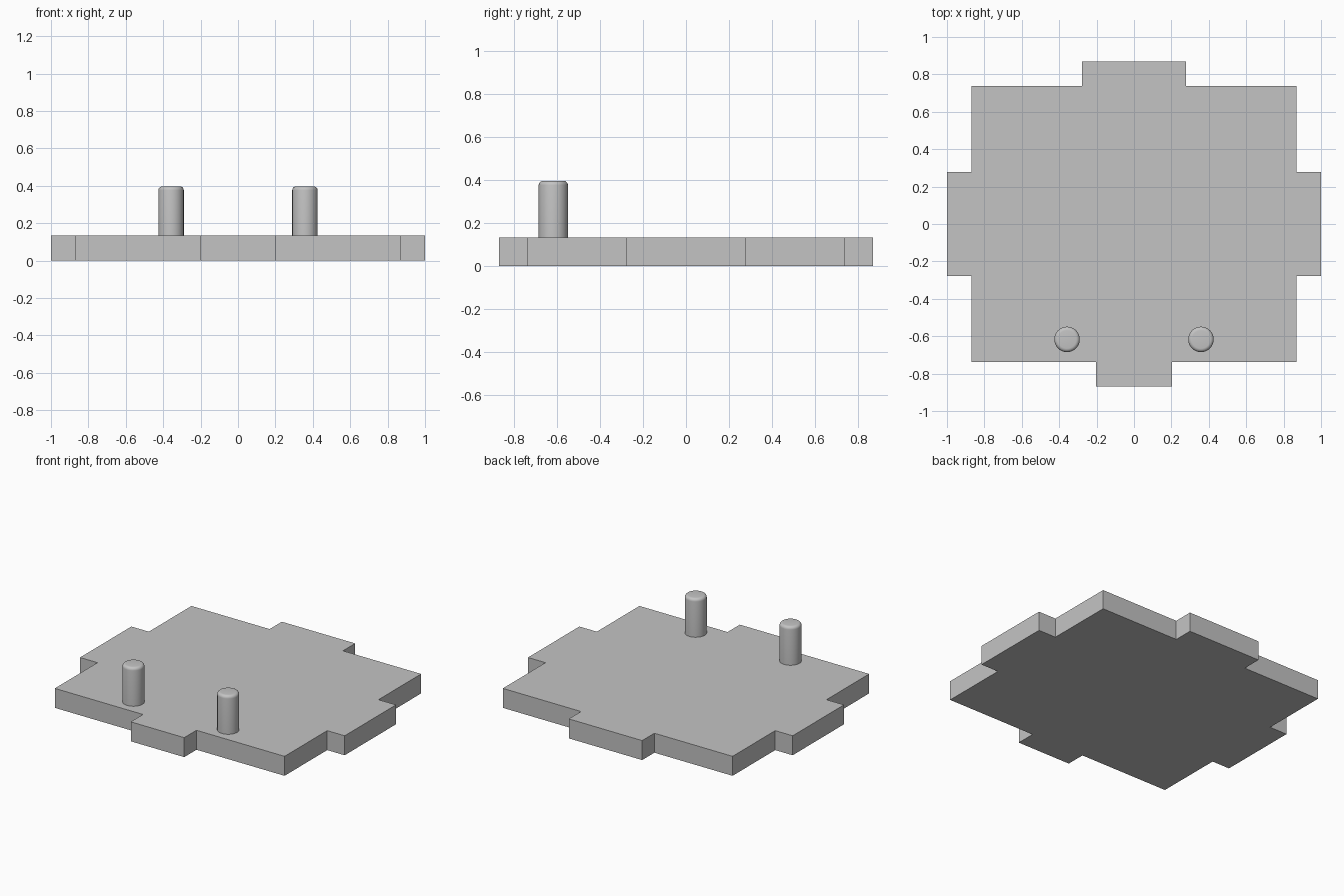
import bpy
import bmesh
import math

default_cube = bpy.data.objects.get("Cube")
if default_cube:
    bpy.data.objects.remove(default_cube, do_unlink=True)

grey = bpy.data.materials.new("plain grey")
grey.use_nodes = True
colour = (0.55, 0.55, 0.55, 1)
grey.diffuse_color = colour
grey.node_tree.nodes["Principled BSDF"].inputs["Base Color"].default_value = colour

THICK = 0.133
BODY_X, BODY_Y = 0.868, 0.737
TAB = 0.132
SIDE_TAB, BACK_TAB, FRONT_TAB = 0.277, 0.277, 0.202


def add_object(name, bm):
    mesh = bpy.data.meshes.new(name)
    bmesh.ops.recalc_face_normals(bm, faces=bm.faces)
    bm.to_mesh(mesh)
    bm.free()
    mesh.materials.append(grey)
    obj = bpy.data.objects.new(name, mesh)
    bpy.context.collection.objects.link(obj)
    return obj


# Base plate: half outline mirrored across x, then extruded upwards
half = [
    (FRONT_TAB, -BODY_Y - TAB), (FRONT_TAB, -BODY_Y), (BODY_X, -BODY_Y),
    (BODY_X, -SIDE_TAB), (BODY_X + TAB, -SIDE_TAB),
    (BODY_X + TAB, SIDE_TAB), (BODY_X, SIDE_TAB), (BODY_X, BODY_Y),
    (BACK_TAB, BODY_Y), (BACK_TAB, BODY_Y + TAB),
]
outline = half + [(-x, y) for x, y in reversed(half)]
bm = bmesh.new()
bottom = bm.faces.new([bm.verts.new((x, y, 0)) for x, y in outline])
result = bmesh.ops.extrude_face_region(bm, geom=[bottom], use_keep_orig=True)
top_verts = [g for g in result["geom"] if isinstance(g, bmesh.types.BMVert)]
bmesh.ops.translate(bm, verts=top_verts, vec=(0, 0, THICK))
add_object("base_plate", bm)


# Pegs: cylinders with a rounded top rim
def add_peg(name, x, y, radius=0.068, top=0.396, rim=0.02):
    bm = bmesh.new()
    bmesh.ops.create_cone(bm, cap_ends=True, segments=48, radius1=radius,
                          radius2=radius, depth=top - THICK)
    bmesh.ops.translate(bm, verts=bm.verts, vec=(x, y, (top + THICK) / 2))
    edges = [e for e in bm.edges if all(v.co.z > top - rim for v in e.verts)]
    bmesh.ops.bevel(bm, geom=edges, offset=rim, segments=5, profile=0.5,
                    affect='EDGES')
    peg = add_object(name, bm)
    bpy.ops.object.select_all(action='DESELECT')
    peg.select_set(True)
    bpy.context.view_layer.objects.active = peg
    bpy.ops.object.shade_smooth_by_angle(angle=math.radians(35))


for side, sign in (("left", 1), ("right", -1)):
    add_peg(side + "_peg", sign * 0.358, -0.617)
